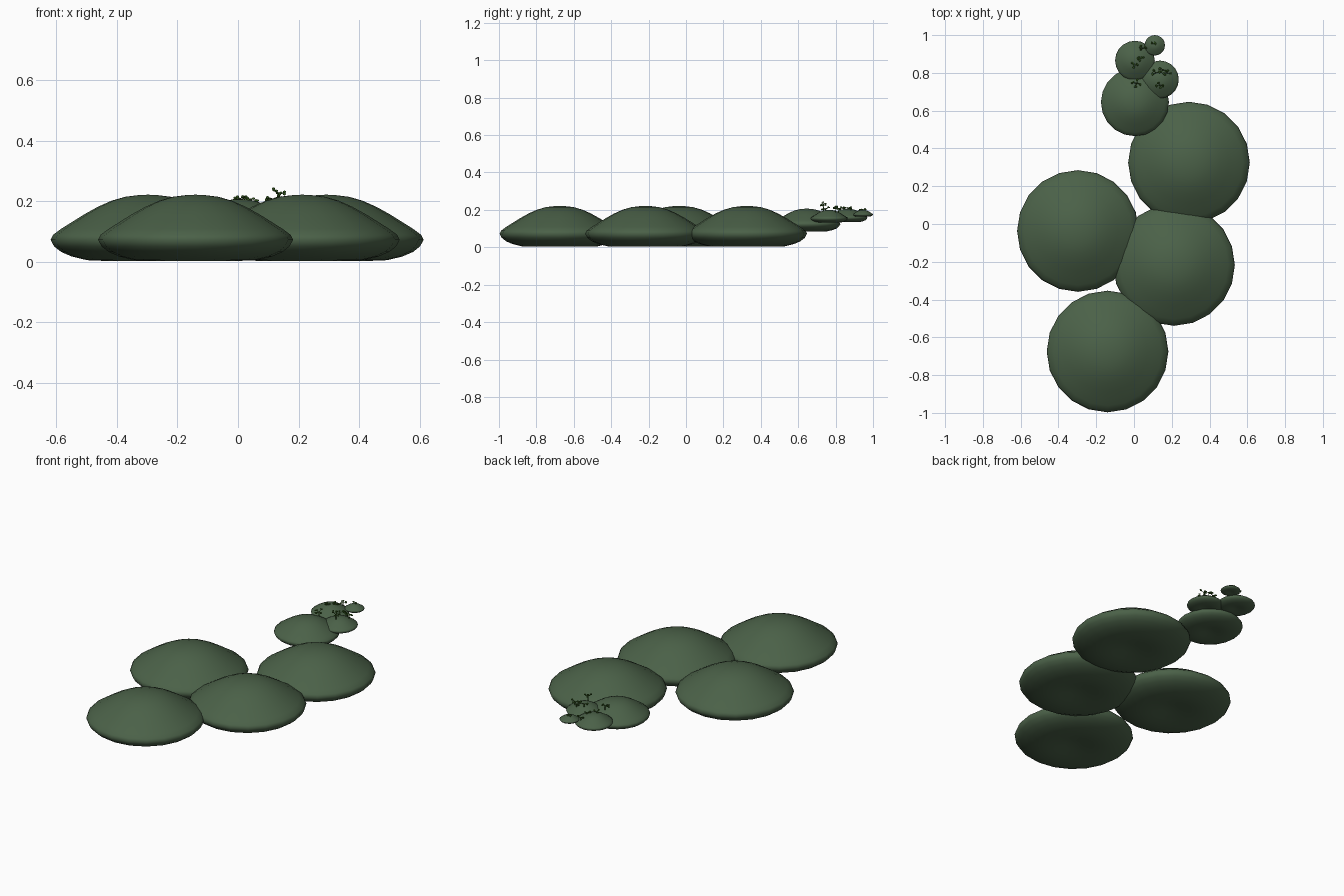
import bpy, bmesh, math, random
from mathutils import Vector, Matrix

if "Cube" in bpy.data.objects:
    bpy.data.objects.remove(bpy.data.objects["Cube"])

random.seed(4)


def material(name, color):
    m = bpy.data.materials.new(name)
    m.diffuse_color = (*color, 1)
    m.use_nodes = True
    m.node_tree.nodes["Principled BSDF"].inputs["Base Color"].default_value = m.diffuse_color
    return m


STONE = material("mossy_green", (0.07, 0.12, 0.065))
LEAF = material("sprig_green", (0.04, 0.12, 0.015))


def finish(bm, name, mat, loc):
    bmesh.ops.recalc_face_normals(bm, faces=bm.faces)
    for f in bm.faces:
        f.smooth = True
    me = bpy.data.meshes.new(name)
    bm.to_mesh(me)
    bm.free()
    me.materials.append(mat)
    ob = bpy.data.objects.new(name, me)
    ob.location = loc
    bpy.context.collection.objects.link(ob)
    return ob


# Domed pad profile (radius, height) for the large size; underside slightly dished
PROFILE = [(0, .022), (.05, .018), (.10, .008), (.15, .003), (.20, .005), (.25, .017),
           (.285, .032), (.308, .050), (.32, .072), (.312, .088), (.285, .108),
           (.25, .130), (.21, .155), (.165, .180), (.12, .200), (.075, .213),
           (.035, .218), (0, .220)]


def pad(name, x, y, z, r):
    s = r / 0.32
    bm = bmesh.new()
    vs = [bm.verts.new((a * s, 0, h * s)) for a, h in PROFILE]
    es = [bm.edges.new(p) for p in zip(vs, vs[1:])]
    bmesh.ops.spin(bm, geom=vs + es, cent=(0, 0, 0), axis=(0, 0, 1),
                   angle=math.tau, steps=20, use_duplicate=False)
    bmesh.ops.remove_doubles(bm, verts=bm.verts, dist=1e-5)
    return finish(bm, name, STONE, (x, y, z))


# Four large pads on the ground
for i, (x, y) in enumerate([(-.14, -.675), (.212, -.217), (-.297, -.037), (.291, .325)]):
    pad(f"large_pad_{i + 1}", x, y, 0, .322)

# Smaller pads raised behind
pad("medium_pad", .005, .645, .083, .18)
pad("small_pad_left", .005, .865, .134, .105)
pad("small_pad_right", .137, .765, .131, .10)
pad("tiny_pad", .11, .946, .163, .054)


def tube(bm, a, b, r):
    d = b - a
    m = Matrix.Translation((a + b) / 2) @ d.to_track_quat('Z', 'Y').to_matrix().to_4x4()
    bmesh.ops.create_cone(bm, cap_ends=True, segments=5, radius1=r, radius2=r * .7,
                          depth=d.length, matrix=m)


def sprig(name, x, y, z, h, spread, tips):
    """Thin stem with short branches ending in small leaf clumps."""
    bm = bmesh.new()
    fork = Vector((0, 0, h * .55))
    tube(bm, Vector((0, 0, -.012)), fork, .0025)
    for i in range(tips):
        a = math.tau * i / tips + random.uniform(-.4, .4)
        tip = Vector((math.cos(a) * spread, math.sin(a) * spread * .7,
                      h * random.uniform(.7, 1) - .004))
        tube(bm, fork, tip, .002)
        for _ in range(2):
            p = tip + Vector([random.uniform(-.005, .005) for _ in range(3)])
            bmesh.ops.create_icosphere(bm, subdivisions=1, radius=.0055,
                                       matrix=Matrix.Translation(p) @ Matrix.Diagonal((1.1, 1.1, .8, 1)))
    return finish(bm, name, LEAF, (x, y, z))


# Sprigs: x, y, base z, height, spread, tips
SPRIGS = [(.135, .735, .195, .050, .020, 4), (.115, .80, .190, .030, .020, 3),
          (.155, .815, .188, .028, .022, 3), (.175, .80, .180, .045, .018, 3),
          (.015, .745, .185, .032, .022, 4), (.000, .84, .195, .022, .014, 3),
          (.035, .875, .195, .022, .012, 3), (.045, .93, .178, .030, .016, 3),
          (.100, .955, .193, .020, .010, 2)]
for i, s in enumerate(SPRIGS):
    sprig(f"sprig_{i + 1}", *s)
